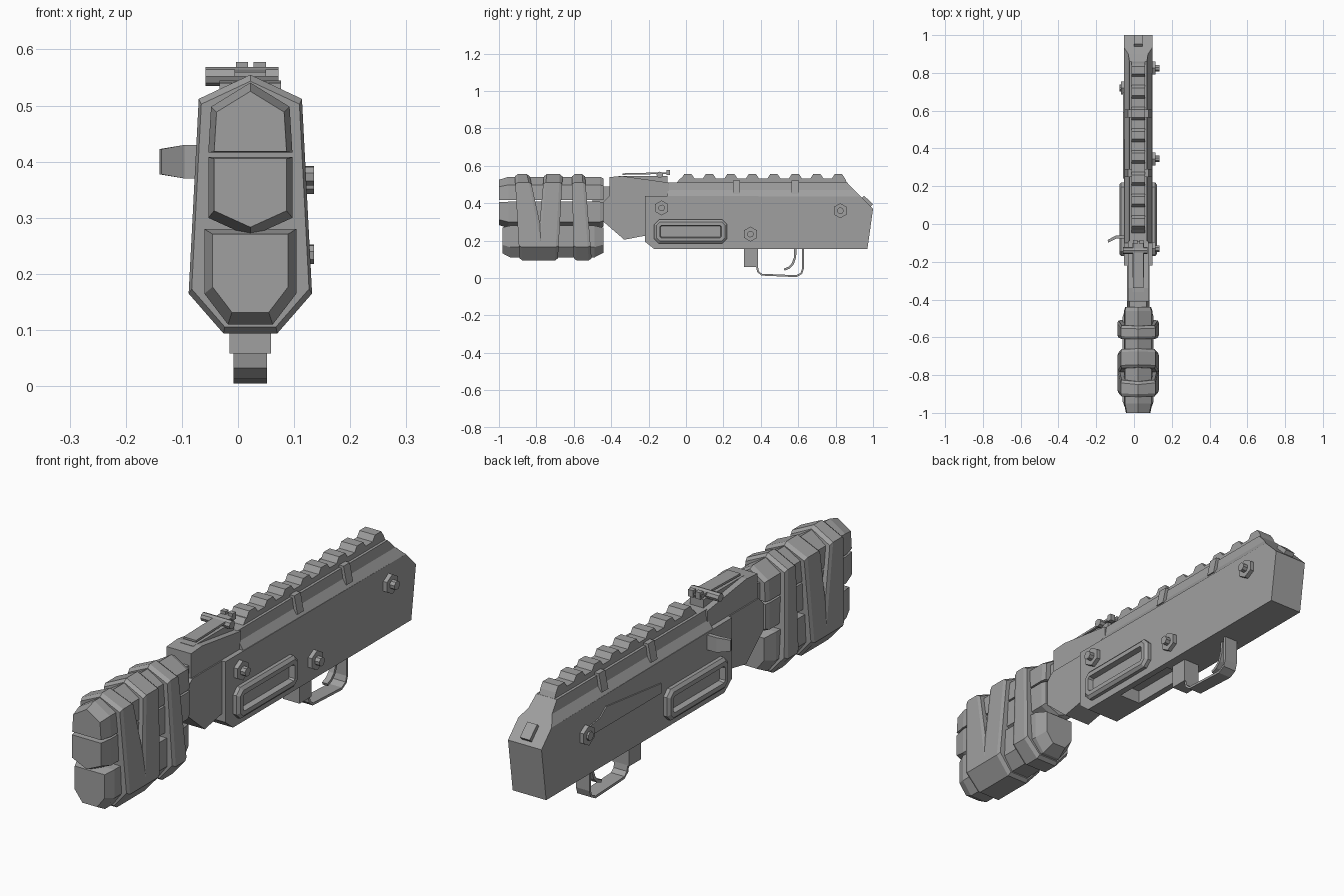
import bpy, bmesh
from math import cos, sin, pi
from mathutils import Vector

cube = bpy.data.objects.get("Cube")
if cube:
    bpy.data.objects.remove(cube, do_unlink=True)

CX = 0.022  # centre plane of the body

grey = bpy.data.materials.new("mid_grey")
grey.use_nodes = True
grey.diffuse_color = (0.35, 0.35, 0.35, 1)
grey.node_tree.nodes["Principled BSDF"].inputs["Base Color"].default_value = grey.diffuse_color


def finish(name, bm):
    bmesh.ops.recalc_face_normals(bm, faces=bm.faces)
    mesh = bpy.data.meshes.new(name)
    bm.to_mesh(mesh)
    bm.free()
    mesh.materials.append(grey)
    obj = bpy.data.objects.new(name, mesh)
    bpy.context.collection.objects.link(obj)
    return obj


def loft_mesh(rings):
    bm = bmesh.new()
    rows = [[bm.verts.new(p) for p in ring] for ring in rings]
    n = len(rows[0])
    for a, b in zip(rows, rows[1:]):
        for i in range(n):
            j = (i + 1) % n
            bm.faces.new((a[i], a[j], b[j], b[i]))
    bm.faces.new(rows[0])
    bm.faces.new(rows[-1])
    return bm


def loft(name, rings):
    return finish(name, loft_mesh(rings))


def side_prism(name, outline, x0, x1):
    """Extrude a (y, z) outline across x, measured from the centre plane."""
    return loft(name, [[(CX + x, y, z) for y, z in outline] for x in (x0, x1)])


def box(name, x0, x1, y0, y1, z0, z1):
    return side_prism(name, [(y0, z0), (y1, z0), (y1, z1), (y0, z1)], x0, x1)


def strip(name, path, t, x0, x1):
    """Thin bent band following a (y, z) path."""
    pts = [Vector(p) for p in path]
    inner, outer = [], []
    for i, p in enumerate(pts):
        d = (pts[min(i + 1, len(pts) - 1)] - pts[max(i - 1, 0)]).normalized()
        n = Vector((-d.y, d.x)) * t / 2
        inner.append(p + n)
        outer.append(p - n)
    return side_prism(name, [tuple(p) for p in inner + outer[::-1]], x0, x1)


# Receiver: lower slab, then a bevelled upper housing
receiver = side_prism("receiver", [(-.22, .44), (-.22, .195), (-.17, .155), (.97, .155),
                                   (1, .37), (.935, .435)], -.075, .075)
cutter = box("well_cutter", -.048, .048, 0, .29, .1, .21)
cut = receiver.modifiers.new("magazine_well", "BOOLEAN")
cut.operation, cut.object, cut.solver = "DIFFERENCE", cutter, "EXACT"
bpy.context.view_layer.objects.active = receiver
receiver.select_set(True)
bpy.ops.object.modifier_apply(modifier=cut.name)
bpy.data.objects.remove(cutter, do_unlink=True)

tiers = [(.435, .075, .935), (.47, .052, .9), (.512, .046, .86)]
loft("upper_housing", [[(CX - w, -.1, z), (CX + w, -.1, z), (CX + w, y, z), (CX - w, y, z)]
                       for z, w, y in tiers])

# Toothed top rail
teeth = [(-.05, .51), (-.03, .533)]
for i in range(8):
    y = .01 + i * .115
    teeth += [(y - .035, .533), (y - .02, .555), (y + .02, .555), (y + .035, .533)]
teeth += [(.86, .51)]
side_prism("top_rail", teeth, -.035, .035)
for i, y in enumerate((.27, .585)):
    loft(f"rail_clamp_{i + 1}", [[(CX + x, yy, z) for x, z in
         ((-.07, .45), (-.055, .522), (.055, .522), (.07, .45))] for yy in (y - .02, y + .02)])

# Rear catch lying on the back slope
side_prism("rear_catch", [(.935, .425), (.952, .44), (1, .395), (.985, .38)], -.022, .022)

# Barrel neck and its top cover
side_prism("neck", [(-.44, .41), (-.44, .3), (-.33, .205), (-.2, .23), (-.2, .44), (-.41, .44)],
           -.06, .06)
side_prism("neck_cover", [(-.41, .41), (-.41, .54), (-.34, .545), (-.09, .51), (-.09, .43)],
           -.055, .055)
box("cover_ridge", -.03, .03, -.36, -.1, .5, .545)
box("inner_barrel", -.045, .045, -.5, -.38, .41, .49)

# Sight: thin leaf, cross pin and two posts
side_prism("sight_leaf", [(-.34, .552), (-.34, .56), (-.09, .566), (-.09, .557)], -.028, .028)
loft("sight_pin", [[(CX + x, -.14 + .018 * cos(a * pi / 4), .552 + .017 * sin(a * pi / 4))
                    for a in range(8)] for x in (-.08, .05)])
for side, x in (("right", -.026), ("left", .006)):
    box(f"sight_post_{side}", x, x + .022, -.105, -.085, .55, .578)


# Front blocks: sections lofted along y with tapered ends
def block(name, section, zc, stations):
    loft(name, [[(CX + x * s, y, zc + (z - zc) * s) for x, z in section] for y, s in stations])


ends = [(-1, .86), (-.95, 1), (-.46, 1), (-.44, .92)]
block("barrel_block_top", [(-.075, .416), (.075, .416), (.07, .498), (0, .541), (-.07, .498)],
      .43, ends)
block("barrel_block_bottom", [(-.075, .408), (.075, .408), (.075, .3), (0, .266), (-.075, .3)],
      .39, ends)
block("lower_block", [(-.082, .28), (.082, .28), (.082, .165), (.04, .11), (-.04, .11), (-.082, .165)],
      .23, [(-.98, .82), (-.94, 1), (-.49, 1), (-.44, .78)])

# Wrapping bands: slanted hoops around both blocks
hoop = [(0, .555), (-.092, .512), (-.11, .165), (-.048, .094),
        (.048, .094), (.11, .165), (.092, .512)]
slants = [(-.915, -.835, -.89, -.74), (-.76, -.66, -.8, -.685), (-.61, -.54, -.6, -.505)]
for i, (top0, top1, low0, low1) in enumerate(slants):
    rings = []
    for top, low, s in ((top0, low0, .95), (top0 + .015, low0 + .015, 1),
                        (top1 - .015, low1 - .015, 1), (top1, low1, .95)):
        rings.append([(CX + x * s, low + (top - low) * (z - .094) / .461, .325 + (z - .325) * s)
                      for x, z in hoop])
    loft(f"wrap_band_{i + 1}", rings)


# Framed side windows: plate with bevelled rim and sunken centre
def window(name, sign):
    y0, y1, z0, z1, c = -.17, .22, .185, .312, .025
    outline = [(y0 + c, z0), (y1 - c, z0), (y1, z0 + c), (y1, z1 - c),
               (y1 - c, z1), (y0 + c, z1), (y0, z1 - c), (y0, z0 + c)]
    bm = loft_mesh([[(CX + sign * x, y, z) for y, z in outline] for x in (.07, .09)])
    bmesh.ops.recalc_face_normals(bm, faces=bm.faces)
    face = max(bm.faces, key=lambda f: sign * f.calc_center_median().x)
    for thickness, push in ((.012, .01), (.018, 0), (.005, -.022)):
        bmesh.ops.inset_region(bm, faces=[face], thickness=thickness, use_even_offset=True)
        bmesh.ops.translate(bm, verts=face.verts, vec=(sign * push, 0, 0))
    finish(name, bm)


window("window_frame_left", 1)
window("window_frame_right", -1)


# Hexagonal bolts with a raised pin
def disc(name, y, z, r, n, x0, x1):
    side_prism(name, [(y + r * cos(2 * pi * i / n + pi / 6), z + r * sin(2 * pi * i / n + pi / 6))
                      for i in range(n)], x0, x1)


for i, (y, z, s) in enumerate([(-.13, .375, 1), (.345, .235, 1), (.825, .36, 1), (.72, .325, -1)]):
    disc(f"bolt_{i + 1}", y, z, .04, 6, s * .07, s * .092)
    disc(f"bolt_pin_{i + 1}", y, z, .018, 8, s * .09, s * (.113 if s > 0 else .1))

# Thin linkage plate on the right side
side_prism("linkage_plate", [(.73, .31), (.73, .345), (.63, .36), (.59, .39), (.24, .35), (.24, .31)],
           -.08, -.07)

# Charging handle: bent blade on the right side
blade = [(-.04, -.06), (-.095, -.06), (-.14, -.085), (-.136, -.098), (-.095, -.078), (-.04, -.078)]
loft("charging_handle", [[(x, y, .4 + (z - .4) * (.75 if x < -.12 else 1)) for x, y in blade]
                         for z in (.37, .43)])

# Trigger group
box("guard_mount", -.037, .037, .31, .385, .058, .16)
strip("trigger_guard", [(.38, .06), (.385, .035), (.405, .018), (.59, .01), (.617, .025),
                        (.625, .05), (.625, .16)], .01, -.03, .03)
strip("trigger", [(.585, .16), (.583, .11), (.57, .075), (.55, .055), (.525, .045)], .012, -.012, .012)
